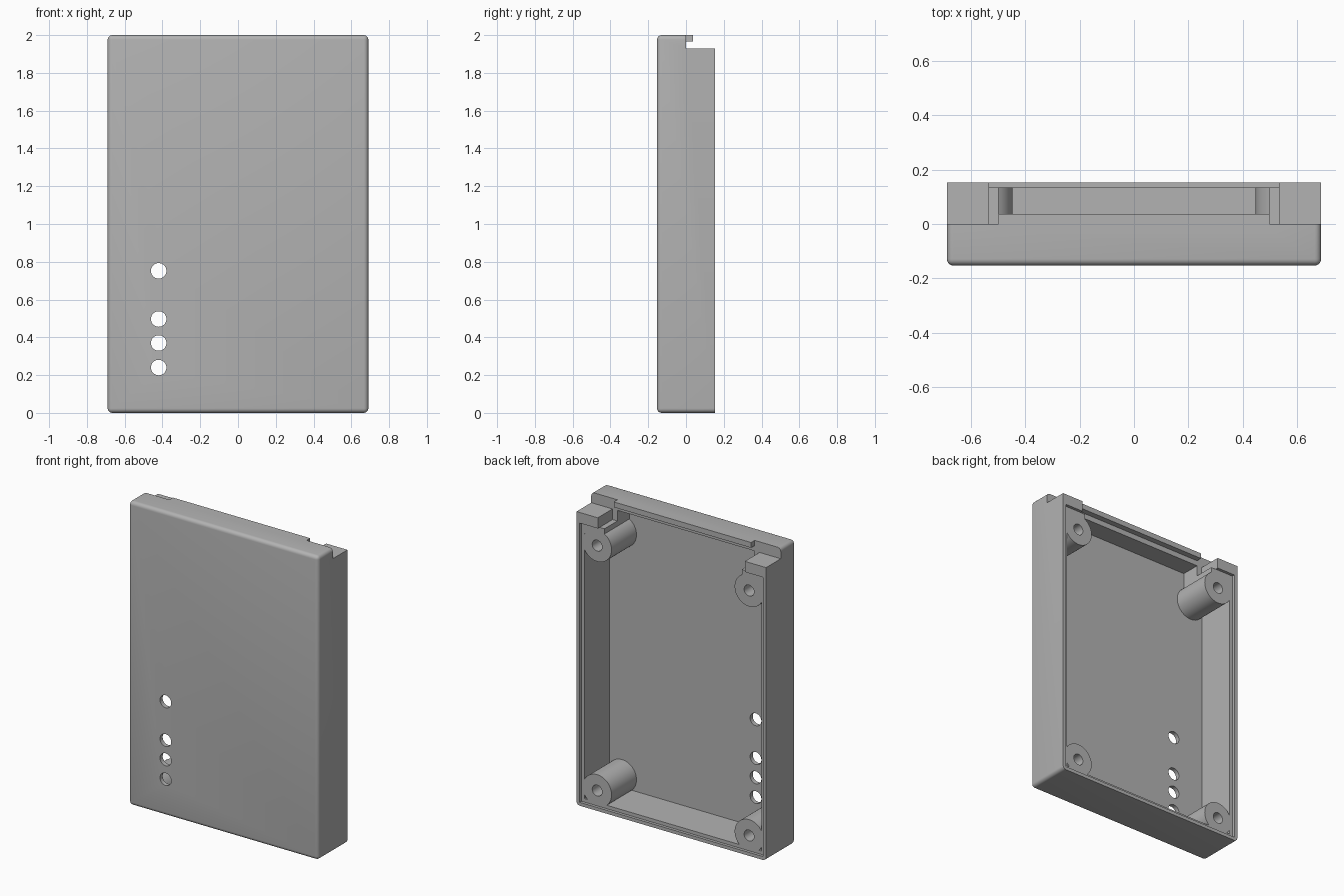
import bpy, bmesh, math
from mathutils import Matrix

cube = bpy.data.objects.get("Cube")
if cube:
    bpy.data.objects.remove(cube, do_unlink=True)

grey = bpy.data.materials.new("plain grey")
grey.use_nodes = True
grey.diffuse_color = (0.45, 0.45, 0.45, 1)
grey.node_tree.nodes["Principled BSDF"].inputs["Base Color"].default_value = grey.diffuse_color

W, D, H = 0.69, 0.153, 2.0       # half width, half depth, height
FLOOR, STEP, WALL = -0.125, 0.134, 0.045
TOP = 1.93                       # underside of the top wall


def add_object(name, bm):
    mesh = bpy.data.meshes.new(name)
    bmesh.ops.recalc_face_normals(bm, faces=bm.faces)
    bm.to_mesh(mesh)
    bm.free()
    mesh.materials.append(grey)
    obj = bpy.data.objects.new(name, mesh)
    bpy.context.collection.objects.link(obj)
    return obj


def box(name, x0, x1, y0, y1, z0, z1, bevel=0):
    bm = bmesh.new()
    size = Matrix.Diagonal((x1 - x0, y1 - y0, z1 - z0, 1))
    centre = Matrix.Translation(((x0 + x1) / 2, (y0 + y1) / 2, (z0 + z1) / 2))
    bmesh.ops.create_cube(bm, size=1, matrix=centre @ size)
    if bevel:
        # round every edge except those around the open back
        edges = [e for e in bm.edges if min(v.co.y for v in e.verts) < 0]
        bmesh.ops.bevel(bm, geom=edges, offset=bevel, segments=5,
                        profile=0.5, affect='EDGES')
    return add_object(name, bm)


def cylinder(name, x, z, radius, y0, y1):
    bm = bmesh.new()
    place = Matrix.Translation((x, (y0 + y1) / 2, z)) @ Matrix.Rotation(math.pi / 2, 4, 'X')
    bmesh.ops.create_cone(bm, cap_ends=True, segments=48, radius1=radius,
                          radius2=radius, depth=y1 - y0, matrix=place)
    return add_object(name, bm)


def combine(target, tool, operation):
    tool.hide_render = True
    mod = target.modifiers.new(operation.lower(), 'BOOLEAN')
    mod.operation, mod.solver, mod.object = operation, 'EXACT', tool
    bpy.context.view_layer.objects.active = target
    bpy.ops.object.modifier_apply(modifier=mod.name)
    bpy.data.objects.remove(tool, do_unlink=True)


# Tray: rounded shell, cavity, rim step and top rear notch
case = box("enclosure_half", -W, W, -D, D, 0, H, bevel=0.024)
inner, rim = W - WALL, W - WALL / 2
combine(case, box("cavity", -inner, inner, FLOOR, 0.3, WALL, TOP), 'DIFFERENCE')
combine(case, box("rim_step", -rim, rim, STEP, 0.3, WALL / 2, 1.86), 'DIFFERENCE')
combine(case, box("top_notch", -1, 1, 0, 0.3, TOP, 2.2), 'DIFFERENCE')
combine(case, box("top_opening", -0.535, 0.535, 0, 0.3, 1.86, 2.2), 'DIFFERENCE')

# Lip along the top wall
combine(case, box("top_lip", -0.5, 0.5, -0.02, 0.037, 1.965, H), 'UNION')

for side in (-1, 1):
    # Stepped corner blocks
    def corner(name, a, b, *rest):
        combine(case, box(name, *sorted((side * a, side * b)), *rest), 'UNION')
    corner("corner_pillar", 0.5, 0.66, FLOOR - 0.01, STEP, 1.79, 1.86)
    corner("corner_front", 0.5, 0.66, FLOOR - 0.01, 0, 1.85, TOP + 0.01)
    corner("corner_rear", 0.535, 0.68, -0.01, D, 1.86, TOP)

    # Screw posts with blind holes
    for z in (0.123, 1.735):
        combine(case, cylinder("screw_post", side * 0.553, z, 0.105, FLOOR - 0.01, STEP), 'UNION')
        combine(case, cylinder("screw_hole", side * 0.553, z, 0.036, -0.1, 0.3), 'DIFFERENCE')

# Indicator holes through the front
for z in (0.24, 0.37, 0.497, 0.752):
    combine(case, cylinder("indicator_hole", -0.42, z, 0.041, -0.3, 0), 'DIFFERENCE')

bpy.ops.object.select_all(action='DESELECT')
case.select_set(True)
bpy.context.view_layer.objects.active = case
bpy.ops.object.shade_smooth_by_angle(angle=math.radians(30))
